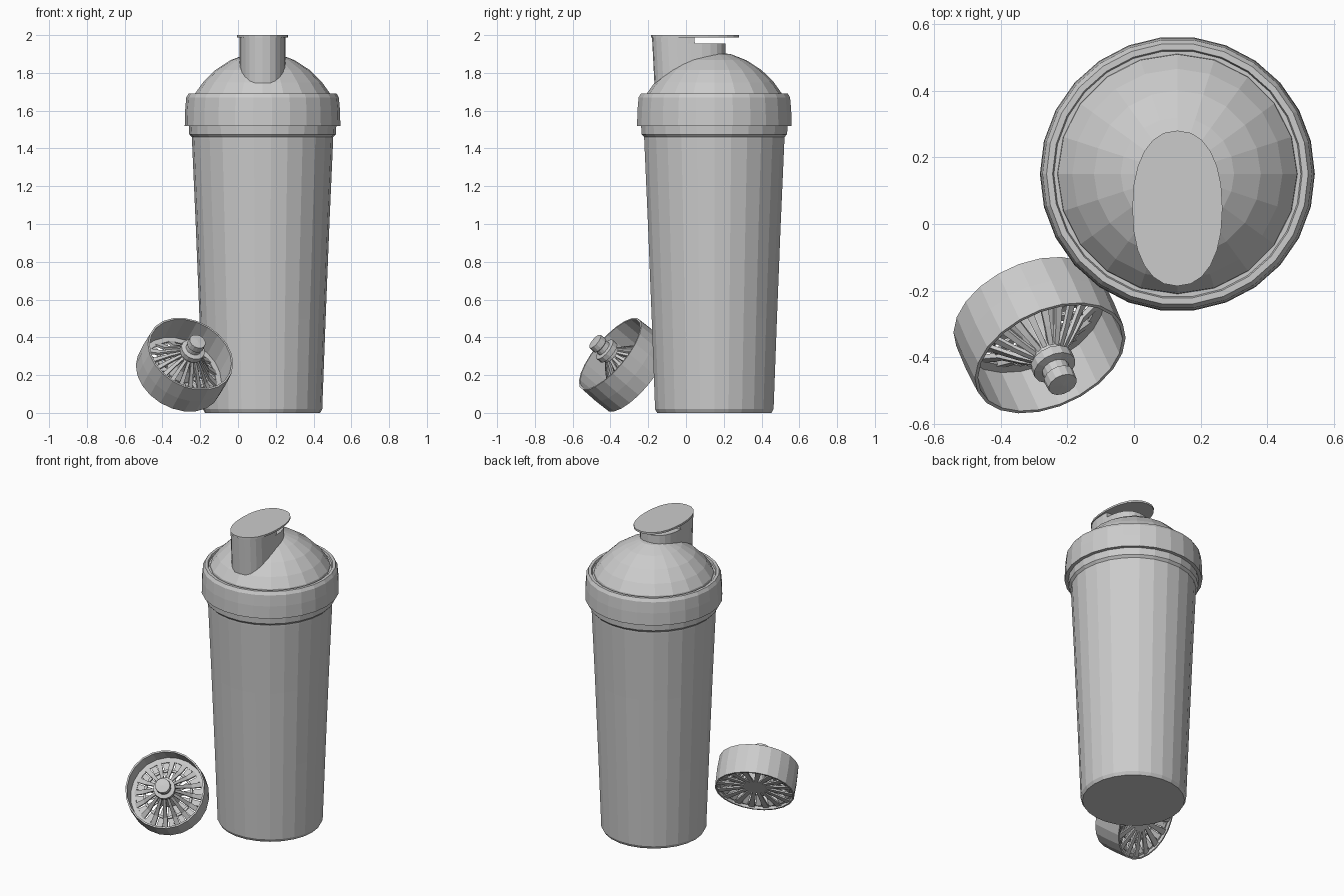
import bpy, bmesh, math
from mathutils import Vector, Matrix

cube = bpy.data.objects.get("Cube")
if cube:
    bpy.data.objects.remove(cube, do_unlink=True)

GREY = (0.6, 0.6, 0.6, 1)
mat = bpy.data.materials.new("light grey plastic")
mat.use_nodes = True
mat.diffuse_color = GREY
mat.node_tree.nodes["Principled BSDF"].inputs["Base Color"].default_value = GREY

BOTTLE = Matrix.Translation((0.13, 0.15, 0))
# The strainer leans on the bottle: its local z is the axis of its ring
axis = Vector((0.336, -0.72, 0.6)).normalized()
STRAINER = Matrix.Translation((-0.283, -0.333, 0.255)) @ axis.to_track_quat('Z', 'Y').to_matrix().to_4x4()


def finish(bm, name, matrix):
    bmesh.ops.recalc_face_normals(bm, faces=bm.faces)
    mesh = bpy.data.meshes.new(name)
    bm.to_mesh(mesh)
    bm.free()
    mesh.materials.append(mat)
    obj = bpy.data.objects.new(name, mesh)
    obj.matrix_world = matrix
    bpy.context.scene.collection.objects.link(obj)
    return obj


def revolve(name, profile, matrix, sides=26, closed=False):
    """Turn (radius, z) points about local z; a closed profile makes a ring."""
    bm = bmesh.new()
    rings = []
    for r, z in profile:
        count = 1 if r == 0 else sides
        rings.append([bm.verts.new((r * math.cos(math.tau * i / sides),
                                    r * math.sin(math.tau * i / sides), z)) for i in range(count)])
    pairs = list(zip(rings, rings[1:]))
    if closed:
        pairs.append((rings[-1], rings[0]))
    for a, b in pairs:
        for i in range(sides):
            j = (i + 1) % sides
            quad = [a[i % len(a)], a[j % len(a)], b[j % len(b)], b[i % len(b)]]
            bm.faces.new(list(dict.fromkeys(quad)))
    return finish(bm, name, matrix)


def prism(name, outline, z0, z1, matrix, lean=0):
    """Extrude a flat outline upwards, optionally leaning it along y."""
    bm = bmesh.new()
    low = [bm.verts.new((x, y, z0)) for x, y in outline]
    high = [bm.verts.new((x, y + lean, z1)) for x, y in outline]
    bm.faces.new(low)
    bm.faces.new(high)
    for i in range(len(low)):
        j = (i + 1) % len(low)
        bm.faces.new((low[i], low[j], high[j], high[i]))
    return finish(bm, name, matrix)


def oval(rx, ry, cy, power, count=24):
    """Superellipse outline centred on x = 0."""
    def part(v, r):
        return math.copysign(abs(v) ** (2 / power), v) * r
    angles = [math.tau * i / count for i in range(count)]
    return [(part(math.cos(a), rx), cy + part(math.sin(a), ry)) for a in angles]


# Tapered cup with a lip under the lid
revolve("cup", [(0, 0), (0.305, 0), (0.316, 0.02), (0.334, 0.5), (0.354, 1.0), (0.374, 1.45),
                (0.374, 1.46), (0.388, 1.475), (0.391, 1.53), (0, 1.53)], BOTTLE)

# Screw collar
revolve("lid_collar", [(0.36, 1.52), (0.412, 1.52), (0.41, 1.6), (0.404, 1.67), (0.392, 1.69),
                       (0.374, 1.69), (0.37, 1.677), (0.34, 1.677)], BOTTLE, closed=True)

# Domed lid
dome = [(0.362, 1.66), (0.358, 1.69), (0.315, 1.75), (0.25, 1.815), (0.17, 1.867), (0.085, 1.9), (0, 1.908)]
revolve("lid_dome", dome, BOTTLE, sides=20)

# Drinking spout: tall front half and a lower shelf behind it
front = [(x, min(y, -0.09)) for x, y in oval(0.122, 0.19, -0.125, 2.4)]
front = list(dict.fromkeys(front))
prism("spout_front", front, 1.7, 1.99, BOTTLE, lean=-0.015)
prism("spout_shelf", oval(0.122, 0.185, -0.125, 2.4), 1.74, 1.955, BOTTLE)

# Flip cap
prism("flip_cap", oval(0.135, 0.233, -0.103, 2.25), 1.988, 2.0, BOTTLE)

# Strainer ring wall
revolve("strainer_wall", [(0.24, -0.095), (0.243, 0), (0.24, 0.095), (0.23, 0.095), (0.23, -0.095)],
        STRAINER, sides=22, closed=True)

# Flat hoops that carry the ribs
for name, inner, outer, z in (("outer_hoop", 0.2, 0.235, -0.07), ("middle_hoop", 0.135, 0.15, -0.04)):
    revolve(name, [(inner, z - 0.006), (outer, z - 0.006), (outer, z + 0.006), (inner, z + 0.006)],
            STRAINER, sides=22, closed=True)

# Hub, collar and knob in the middle
revolve("strainer_hub", [(0, -0.07), (0.075, -0.07), (0.078, -0.05), (0.055, 0.0), (0.05, 0.1),
                         (0.066, 0.105), (0.066, 0.135), (0.042, 0.14), (0.04, 0.165),
                         (0.047, 0.17), (0.045, 0.205), (0, 0.208)], STRAINER, sides=14)

# Arched ribs from the hub down to the wall: (radius, z, half width)
RIB = [(0.045, 0.09, 0.007), (0.09, 0.045, 0.009), (0.15, -0.025, 0.013), (0.21, -0.066, 0.016)]
FLOOR = [(0.06, -0.06, 0.010), (0.232, -0.075, 0.019)]


def rib(name, path, depth, angle):
    bm = bmesh.new()
    sections = [[bm.verts.new((r, s * w, z + t)) for s, t in ((-1, 0), (1, 0), (1, -depth), (-1, -depth))]
                for r, z, w in path]
    for a, b in zip(sections, sections[1:]):
        for i in range(4):
            j = (i + 1) % 4
            bm.faces.new((a[i], a[j], b[j], b[i]))
    bm.faces.new(sections[0])
    bm.faces.new(sections[-1])
    finish(bm, name, STRAINER @ Matrix.Rotation(angle, 4, 'Z'))


RIBS = 16
for i in range(RIBS):
    rib("arched_rib", RIB, 0.018, math.tau * i / RIBS)
    rib("floor_rib", FLOOR, 0.01, math.tau * (i + 0.5) / RIBS)
